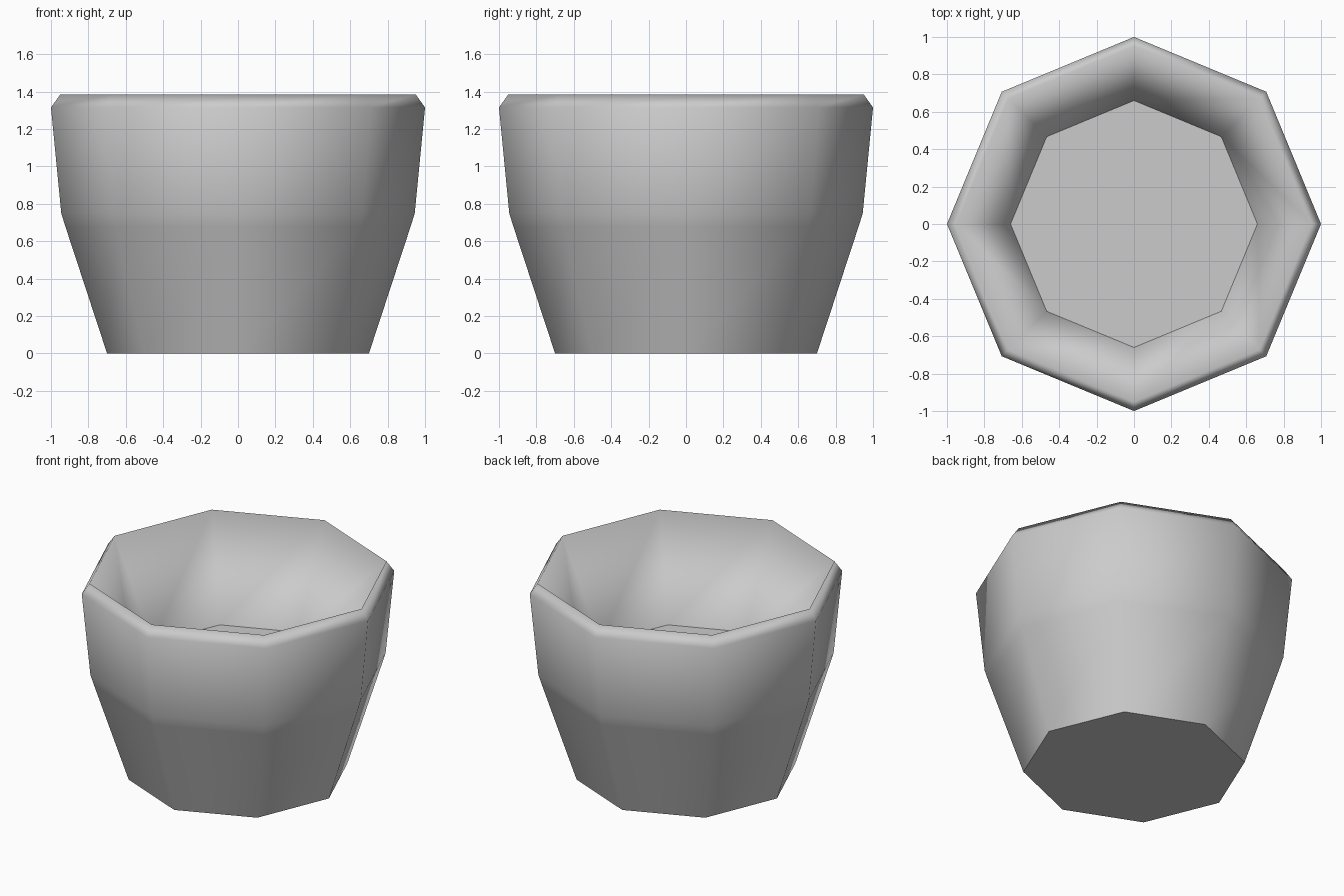
import bpy
import bmesh
import math

cube = bpy.data.objects.get("Cube")
if cube:
    bpy.data.objects.remove(cube, do_unlink=True)

SIDES = 8

grey = bpy.data.materials.new("plain_grey")
grey.use_nodes = True
colour = (0.6, 0.6, 0.6, 1.0)
grey.diffuse_color = colour
grey.node_tree.nodes["Principled BSDF"].inputs["Base Color"].default_value = colour

# Cup profile from base to inner floor: radius, height, hard crease
profile = [
    (0.70, 0.0, True),      # base edge
    (0.925, 0.685, True),   # waist crease
    (0.945, 0.75, False),   # waist shoulder
    (1.0, 1.315, False),    # widest ring
    (0.95, 1.385, False),   # lip
    (0.66, 0.717, True),    # inner floor edge
]

bm = bmesh.new()


def add_ring(radius, height):
    """One octagonal ring with corners on the axes."""
    ring = []
    for i in range(SIDES):
        a = math.tau * i / SIDES
        ring.append(bm.verts.new((radius * math.cos(a), radius * math.sin(a), height)))
    return ring


rings = [add_ring(r, z) for r, z, _ in profile]

# Outer wall, lip and inner wall
for low, high in zip(rings, rings[1:]):
    for i in range(SIDES):
        j = (i + 1) % SIDES
        bm.faces.new((low[i], low[j], high[j], high[i]))

# Underside and inner floor
bm.faces.new(rings[0][::-1])
bm.faces.new(rings[-1])

# Smooth sides with hard creases
for face in bm.faces:
    face.smooth = True
for ring, (_, _, hard) in zip(rings, profile):
    for i in range(SIDES):
        edge = bm.edges.get((ring[i], ring[(i + 1) % SIDES]))
        edge.smooth = not hard

mesh = bpy.data.meshes.new("cup_body")
bm.to_mesh(mesh)
bm.free()
mesh.materials.append(grey)
cup = bpy.data.objects.new("cup_body", mesh)
bpy.context.collection.objects.link(cup)
